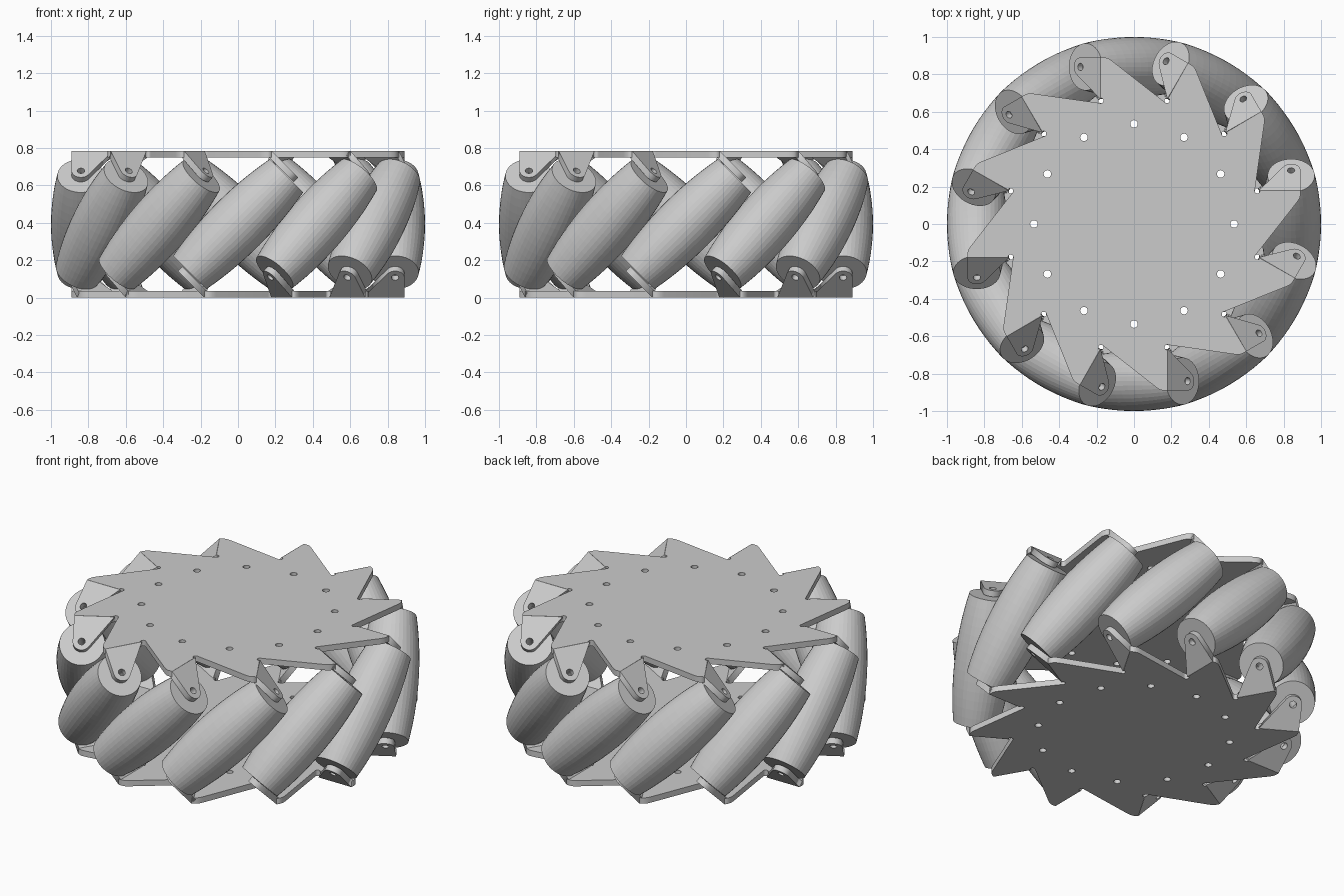
import bpy, bmesh
from math import sin, cos, pi, radians, sqrt
from mathutils import Matrix, Vector

if "Cube" in bpy.data.objects:
    bpy.data.objects.remove(bpy.data.objects["Cube"])

N = 12            # rollers
H = 0.785         # total height
T = 0.035         # sheet thickness
D = 0.84          # wheel axis to roller axis
L = 0.366         # roller half length
FOLD = 0.18       # tangential offset of each tab's fold line
HOLE = 0.02
STEP = 2 * pi / N


def arc(cx, cy, r, a0, a1, n):
    return [(cx + r * cos(radians(a0 + (a1 - a0) * i / n)),
             cy + r * sin(radians(a0 + (a1 - a0) * i / n))) for i in range(n + 1)]


def circle(cx, cy, r, n=16):
    return arc(cx, cy, r, 0, 360, n)[:-1]


def sheet(loops):
    """Filled 2D outline with holes, thickened from z = -T to z = 0."""
    cu = bpy.data.curves.new("outline", 'CURVE')
    cu.dimensions, cu.fill_mode, cu.extrude = '2D', 'BOTH', T / 2
    for pts in loops:
        sp = cu.splines.new('POLY')
        sp.points.add(len(pts) - 1)
        for p, (x, y) in zip(sp.points, pts):
            p.co = (x, y, 0, 1)
        sp.use_cyclic_u = True
    ob = bpy.data.objects.new("outline", cu)
    bpy.context.collection.objects.link(ob)
    me = bpy.data.meshes.new_from_object(
        ob.evaluated_get(bpy.context.evaluated_depsgraph_get()))
    bpy.data.objects.remove(ob)
    me.transform(Matrix.Translation((0, 0, -T / 2)))
    return me


def add_object(name, bm, matrix=Matrix()):
    bmesh.ops.remove_doubles(bm, verts=bm.verts, dist=1e-5)
    bmesh.ops.recalc_face_normals(bm, faces=bm.faces)
    me = bpy.data.meshes.new(name)
    bm.to_mesh(me)
    bm.free()
    ob = bpy.data.objects.new(name, me)
    ob.matrix_world = matrix
    bpy.context.collection.objects.link(ob)
    return ob


# Saw-tooth disc outline: one tooth with relief notch, repeated around
tooth = [(0.655, -0.16), (0.872, 0.117), (0.886, 0.138), (0.89, 0.155), (0.89, FOLD)]
tooth += arc(0.66, FOLD - 0.002, 0.015, 0, -180, 6)
outline, holes = [], []
for i in range(N):
    c, s = cos(i * STEP), sin(i * STEP)
    outline += [(x * c - y * s, x * s + y * c) for x, y in tooth]
    holes.append(circle(0.535 * c, 0.535 * s, HOLE))
disc = sheet([outline] + holes)

# Bent tab with rounded end and axle hole
tab = sheet([[(0.668, 0), (0.89, 0)] + arc(D, 0.151, 0.05, 0, 143, 10),
             circle(D, 0.151, HOLE)])
q = sqrt(0.5)
tab.transform(Matrix(((1, 0, 0, 0), (0, q, q, FOLD), (0, -q, q, 0), (0, 0, 0, 1))))


def side_plate(name, matrix):
    bm = bmesh.new()
    bm.from_mesh(disc)
    for i in range(N):
        m = tab.copy()
        m.transform(Matrix.Rotation(i * STEP, 4, 'Z'))
        bm.from_mesh(m)
        bpy.data.meshes.remove(m)
    return add_object(name, bm, matrix)


# Two identical plates, the lower one turned over
top = Matrix.Translation((0, 0, H))
side_plate("top_plate", top)
side_plate("bottom_plate", Matrix.Rotation(pi, 4, 'X'))

# Barrel roller: lathed so that its surface lies on the wheel rim
bm = bmesh.new()
rings = 14
prof = [(HOLE, -L)]
for i in range(rings + 1):
    z = -L + 2 * L * i / rings
    prof.append((sqrt(1 - z * z / 2) - D, z))
prof.append((HOLE, L))
vs = [bm.verts.new((r, 0, z)) for r, z in prof]
edges = [bm.edges.new((vs[i], vs[(i + 1) % len(vs)])) for i in range(len(vs))]
bmesh.ops.spin(bm, geom=vs + edges, cent=(0, 0, 0), axis=(0, 0, 1),
               angle=2 * pi, steps=40, use_duplicate=False)
first = add_object("roller_1", bm)

# Rollers tilted 45 degrees around the wheel
for i in range(N):
    ob = first
    if i:
        ob = bpy.data.objects.new(f"roller_{i + 1}", first.data)
        bpy.context.collection.objects.link(ob)
    ob.matrix_world = (Matrix.Rotation(i * STEP, 4, 'Z')
                       @ Matrix.Translation((D, 0, H / 2))
                       @ Matrix.Rotation(-pi / 4, 4, 'X'))
for m in (disc, tab):
    bpy.data.meshes.remove(m)
